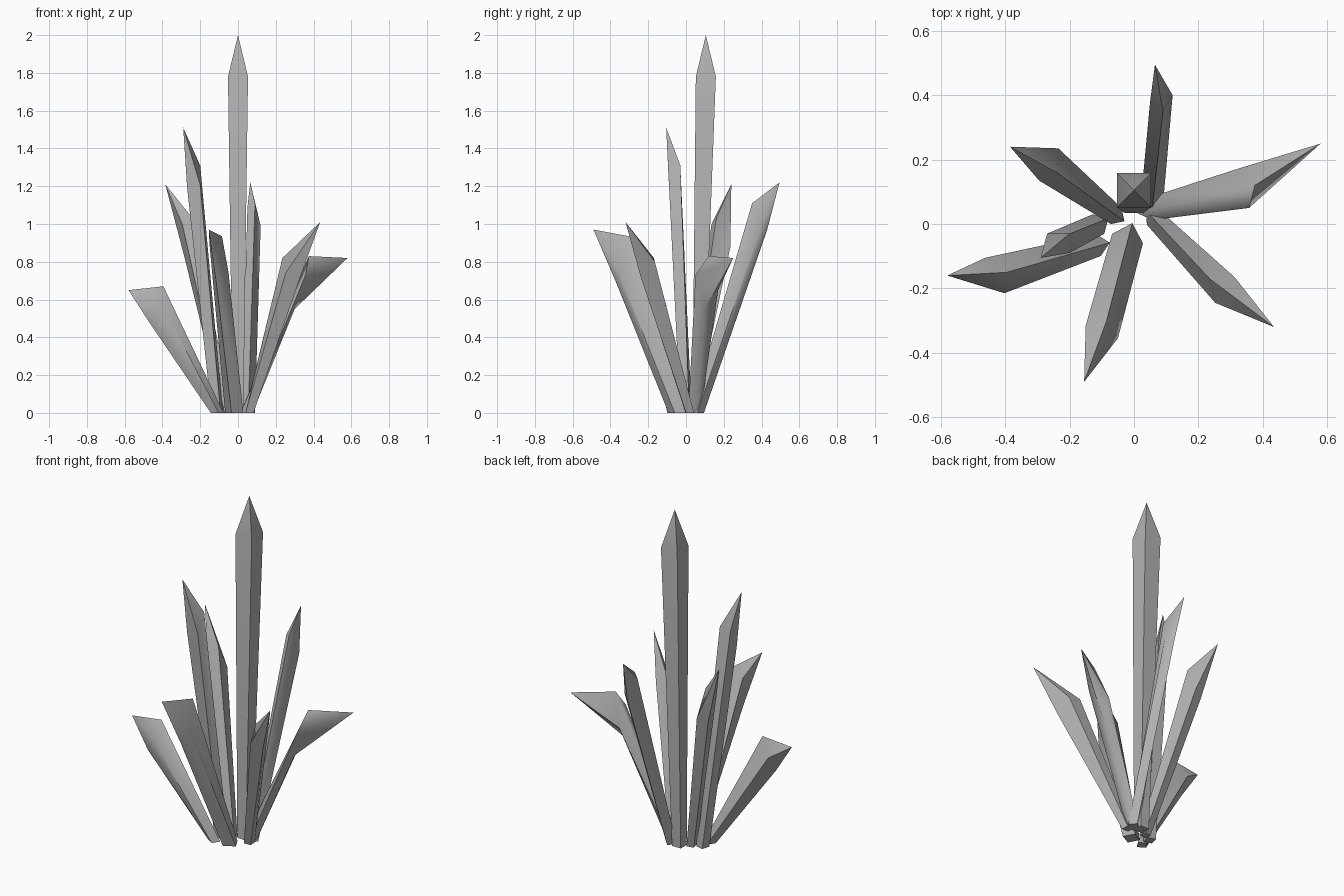
import bpy, bmesh, math
from mathutils import Vector, Matrix

cube = bpy.data.objects.get("Cube")
if cube:
    bpy.data.objects.remove(cube, do_unlink=True)

# Plain grey crystal
crystal = bpy.data.materials.new("crystal_grey")
crystal.use_nodes = True
grey = (0.45, 0.45, 0.45, 1)
crystal.diffuse_color = grey
for node in crystal.node_tree.nodes:
    if node.type == 'BSDF_PRINCIPLED':
        node.inputs["Base Color"].default_value = grey
        node.inputs["Roughness"].default_value = 0.6


def shard(name, tip, upper, lower, side, base, radius=0.035, turn=0):
    """Four-sided spike: square foot, skewed shoulder ring, pointed tip."""
    tip, upper, lower, side = map(Vector, (tip, upper, lower, side))
    foot = Vector((*base, 0))
    middle = (upper + lower) / 2

    # Foot corners: the upper shoulder corner continues to the inner one
    inward = foot - tip
    inward.z = 0
    inward = Matrix.Rotation(math.radians(turn), 3, 'Z') @ inward.normalized()
    across = Vector((-inward.y, inward.x, 0))
    if across.dot(side) < 0:
        across.negate()

    bm = bmesh.new()
    directions = (inward, across, -inward, -across)
    bottom = [bm.verts.new(foot + d * radius) for d in directions]
    shoulder = [bm.verts.new(p) for p in (upper, middle + side, lower, middle - side)]
    point = bm.verts.new(tip)
    bm.faces.new(bottom)
    for i in range(4):
        j = (i + 1) % 4
        bm.faces.new((bottom[i], bottom[j], shoulder[j], shoulder[i]))
        bm.faces.new((shoulder[i], shoulder[j], point))
    bmesh.ops.recalc_face_normals(bm, faces=bm.faces)

    mesh = bpy.data.meshes.new(name)
    bm.to_mesh(mesh)
    bm.free()
    mesh.materials.append(crystal)
    obj = bpy.data.objects.new(name, mesh)
    bpy.context.collection.objects.link(obj)
    bpy.ops.object.select_all(action='DESELECT')
    obj.select_set(True)
    bpy.context.view_layer.objects.active = obj
    bpy.ops.object.shade_smooth_by_angle(angle=math.radians(60))
    return obj


# Tall upright spike
shard("center_shard", tip=(0, .105, 2), upper=(.053, .052, 1.78),
      lower=(-.053, .158, 1.78), side=(.053, .053, 0),
      base=(0, .062), radius=.04, turn=45)

# Leaning spikes around it
shard("left_shard", tip=(.58, .25, .82), upper=(.375, .12, .83),
      lower=(.3, .1, .55), side=(.02, -.06, .04), base=(.045, .045))
shard("back_shard", tip=(.065, .495, 1.22), upper=(.09, .35, 1.11),
      lower=(.08, .43, .97), side=(.035, .01, -.05), base=(.055, .06))
shard("back_right_shard", tip=(-.385, .24, 1.21), upper=(-.24, .16, 1.03),
      lower=(-.29, .21, .85), side=(.03, .05, -.06), base=(-.055, .025), radius=.03)
shard("right_tall_shard", tip=(-.29, -.105, 1.51), upper=(-.2, -.03, 1.31),
      lower=(-.27, -.09, 1.2), side=(-.035, .03, .05), base=(-.11, 0))
shard("right_low_shard", tip=(-.58, -.16, .65), upper=(-.395, -.15, .67),
      lower=(-.47, -.17, .48), side=(.03, -.055, 0), base=(-.11, -.065))
shard("front_shard", tip=(-.155, -.49, .97), upper=(-.085, -.3, .935),
      lower=(-.115, -.37, .69), side=(.05, -.02, -.07), base=(-.02, -.045), radius=.05)
shard("front_left_shard", tip=(.435, -.32, 1.01), upper=(.235, -.17, .82),
      lower=(.33, -.24, .72), side=(.03, .04, .03), base=(.06, .02), radius=.03)
